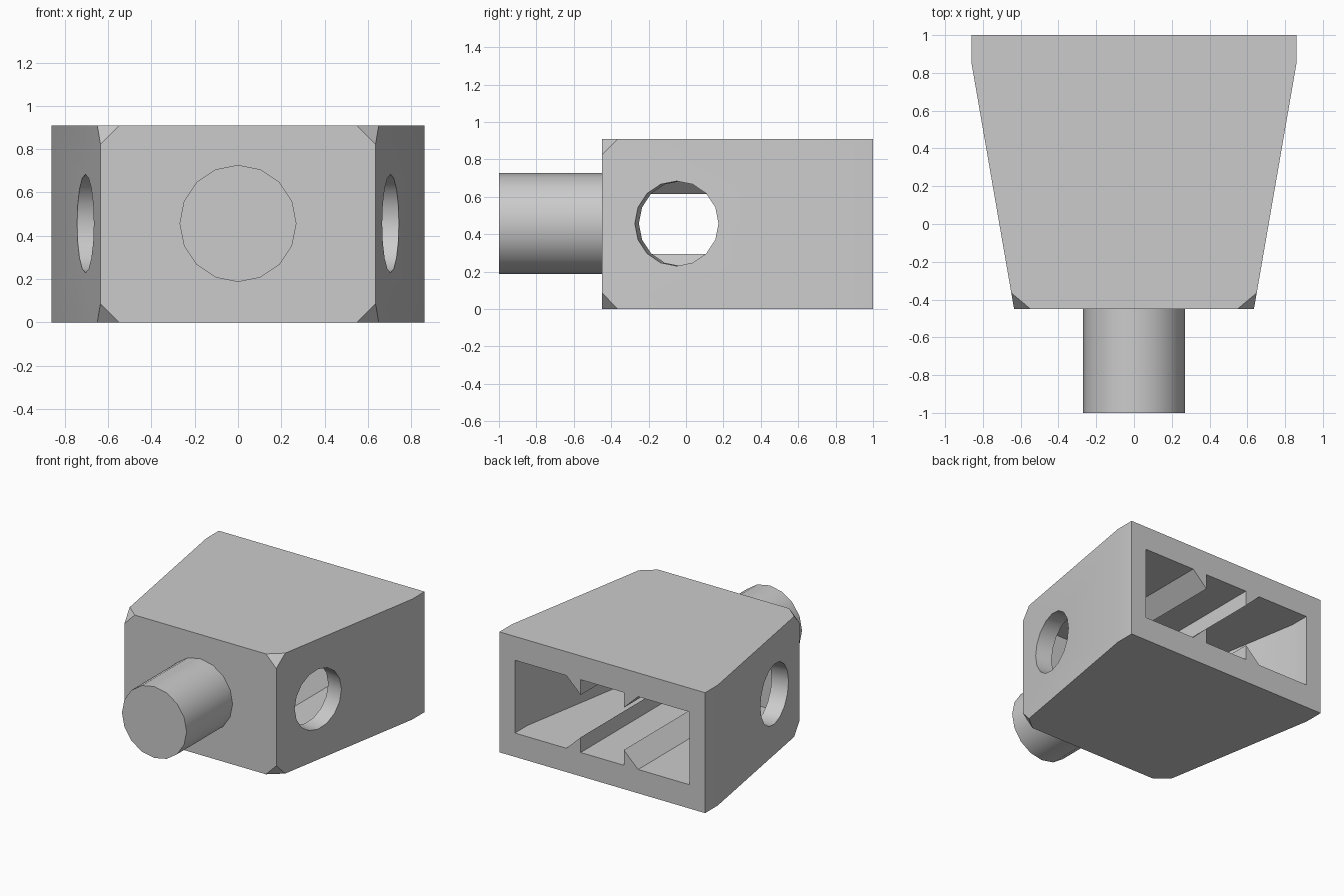
import bpy, bmesh, math
from mathutils import Matrix, Vector

cube = bpy.data.objects.get("Cube")
if cube:
    bpy.data.objects.remove(cube, do_unlink=True)

grey = bpy.data.materials.new("plain grey")
grey.use_nodes = True
grey.diffuse_color = (0.6, 0.6, 0.6, 1)
grey.node_tree.nodes["Principled BSDF"].inputs["Base Color"].default_value = (0.6, 0.6, 0.6, 1)

HEIGHT, MID = 0.91, 0.457
BACK, FRONT, KINK = 1.0, -0.45, 0.85
WIDE, NARROW, WALL = 0.86, 0.635, 0.13
SLOPE = (WIDE - NARROW) / (KINK - FRONT)
LOW, HIGH = 0.18, 0.73


def make_object(name, bm):
    bmesh.ops.recalc_face_normals(bm, faces=bm.faces)
    mesh = bpy.data.meshes.new(name)
    bm.to_mesh(mesh)
    bm.free()
    mesh.materials.append(grey)
    obj = bpy.data.objects.new(name, mesh)
    bpy.context.collection.objects.link(obj)
    return obj


def prism(points, offset):
    """Extrude a closed outline of 3D points along an offset."""
    bm = bmesh.new()
    face = bm.faces.new([bm.verts.new(p) for p in points])
    top = bmesh.ops.extrude_face_region(bm, geom=[face])["geom"]
    bmesh.ops.translate(bm, vec=Vector(offset),
                        verts=[v for v in top if isinstance(v, bmesh.types.BMVert)])
    return bm


def rod(name, radius, length, matrix):
    bm = bmesh.new()
    bmesh.ops.create_cone(bm, cap_ends=True, segments=16, radius1=radius,
                          radius2=radius, depth=length, matrix=matrix)
    return make_object(name, bm)


def boolean(target, tool, operation):
    mod = target.modifiers.new(operation, "BOOLEAN")
    mod.operation, mod.solver, mod.object = operation, "EXACT", tool
    bpy.context.view_layer.objects.active = target
    bpy.ops.object.modifier_apply(modifier=mod.name)
    bpy.data.objects.remove(tool, do_unlink=True)


def plan(inset, front, back, z):
    """Tapered outline seen from above, mirrored across x."""
    half = [(NARROW + SLOPE * (front - FRONT) - inset, front),
            (WIDE - inset, KINK), (WIDE - inset, back)]
    return [(x, y, z) for x, y in half] + [(-x, y, z) for x, y in reversed(half)]


# Tapered body with the four front corners cut off
bm = prism(plan(0, FRONT, BACK, 0), (0, 0, HEIGHT))
corners = [v for v in bm.verts if v.co.y < FRONT + 0.01]
bmesh.ops.bevel(bm, geom=corners, offset=0.087, segments=1, affect="VERTICES")
body = make_object("body", bm)

# Cavity open at the back, with pointed rails on floor and ceiling
cavity = make_object("cavity", prism(plan(WALL, FRONT + WALL, BACK + 0.1, LOW),
                                     (0, 0, HIGH - LOW)))
quarter = [(0.18, HIGH), (0.18, 0.615), (0.3, HIGH), (1.2, HIGH)]
right = quarter + [(x, LOW + HIGH - z) for x, z in reversed(quarter)]
section = right + [(-x, z) for x, z in reversed(right)]
channel = make_object("channel", prism([(x, -0.8, z) for x, z in section], (0, 2.2, 0)))
boolean(cavity, channel, "INTERSECT")
boolean(body, cavity, "DIFFERENCE")

# Round side holes square to the slanted walls
hole_y = -0.05
for side in (1, -1):
    x = NARROW + SLOPE * (hole_y - FRONT)
    normal = Vector((side, -SLOPE, 0)).normalized()
    turn = Matrix((normal.cross(Vector((0, 0, 1))), Vector((0, 0, 1)), normal)).transposed()
    drill = rod("drill", 0.227, 0.4,
                Matrix.Translation((side * x, hole_y, MID)) @ turn.to_4x4())
    boolean(body, drill, "DIFFERENCE")

# Front post
post_back = FRONT + 0.05
post = rod("front_post", 0.27, post_back + 1,
           Matrix.Translation((0, (post_back - 1) / 2, MID)) @ Matrix.Rotation(math.pi / 2, 4, "X"))

# Smooth the round surfaces, keep the edges sharp
for obj in (body, post):
    bpy.ops.object.select_all(action="DESELECT")
    obj.select_set(True)
    bpy.context.view_layer.objects.active = obj
    bpy.ops.object.shade_smooth_by_angle(angle=math.radians(30))
